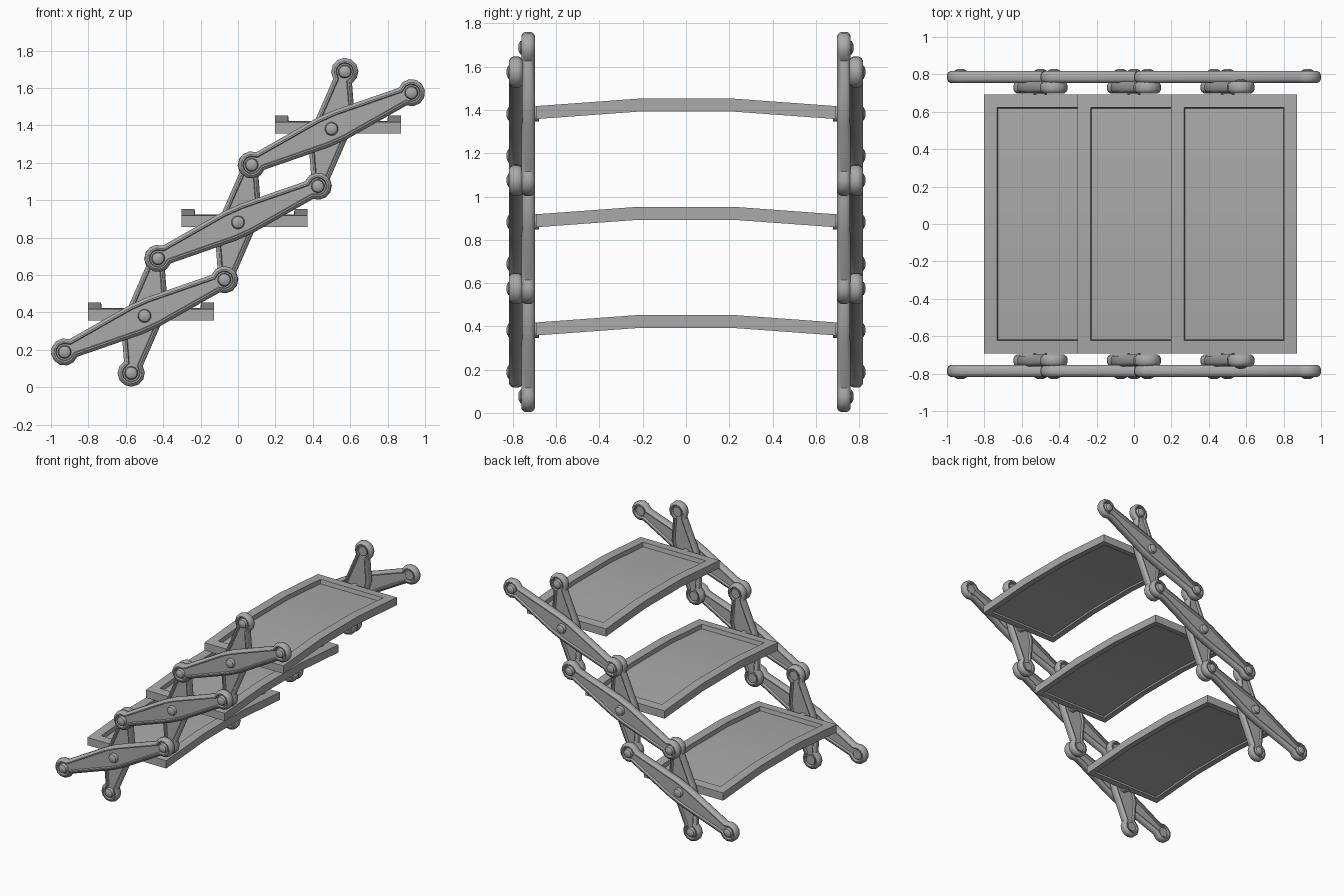
import bpy, bmesh, math
from mathutils import Vector, Matrix

cube = bpy.data.objects.get("Cube")
if cube:
    bpy.data.objects.remove(cube)


def material(name, value):
    m = bpy.data.materials.new(name)
    m.use_nodes = True
    color = (value, value, value, 1)
    m.diffuse_color = color
    m.node_tree.nodes["Principled BSDF"].inputs["Base Color"].default_value = color
    return m


GREY = material("grey metal", 0.4)
END_RADIUS = 0.073


def finish(bm, name, location):
    bmesh.ops.recalc_face_normals(bm, faces=bm.faces)
    mesh = bpy.data.meshes.new(name)
    bm.to_mesh(mesh)
    bm.free()
    obj = bpy.data.objects.new(name, mesh)
    obj.location = location
    mesh.materials.append(GREY)
    bpy.context.collection.objects.link(obj)
    bpy.ops.object.select_all(action="DESELECT")
    obj.select_set(True)
    bpy.context.view_layer.objects.active = obj
    bpy.ops.object.shade_smooth_by_angle(angle=math.radians(35))
    return obj


# Scissor link: round ends, wide middle, rounded rim and sunken panel on both faces
def link(name, location, end, bulge):
    end = Vector(end)
    u = end.normalized()
    w = Vector((-u.y, u.x))
    half = []
    for i in range(10):
        t = math.radians(-135 + 30 * i)
        half.append(end + END_RADIUS * (math.cos(t) * u + math.sin(t) * w))
    half += [a * u + b * w for a, b in bulge]
    outline = half + [-p for p in half]

    bm = bmesh.new()
    base = bm.faces.new([bm.verts.new((p.x, -0.012, p.y)) for p in outline])
    top = bmesh.ops.extrude_face_region(bm, geom=[base], use_keep_orig=True)
    verts = [g for g in top["geom"] if isinstance(g, bmesh.types.BMVert)]
    bmesh.ops.translate(bm, verts=verts, vec=(0, 0.024, 0))
    bmesh.ops.recalc_face_normals(bm, faces=bm.faces)
    caps = [f for f in bm.faces if abs(f.normal.y) > 0.9]
    for thickness, depth in ((0.005, 0.011), (0.011, 0.008), (0.008, 0), (0.004, -0.018)):
        bmesh.ops.inset_individual(bm, faces=caps, thickness=thickness, depth=depth,
                                   use_even_offset=True)
    return finish(bm, name, location)


# Pivot pin with a low dome on its outward end
def pin(name, x, z, inner, outer, side):
    bm = bmesh.new()
    profile = [(0, inner), (0.036, inner), (0.036, outer - 0.022),
               (0.031, outer - 0.009), (0.018, outer - 0.002), (0, outer)]
    verts = [bm.verts.new((r, side * y, 0)) for r, y in profile]
    edges = [bm.edges.new(pair) for pair in zip(verts, verts[1:])]
    bmesh.ops.spin(bm, geom=verts + edges, cent=(0, 0, 0), axis=(0, 1, 0),
                   angle=math.tau, steps=14)
    bmesh.ops.remove_doubles(bm, verts=bm.verts, dist=0.0005)
    return finish(bm, name, (x, 0, z))


# Arched tread with a raised border above and below
def tread(name, x, z):
    bm = bmesh.new()
    rows = [[bm.verts.new((sx * 0.337, y, h)) for sx in (-1, 1)]
            for y, h in ((-0.693, -0.024), (-0.225, 0.01), (0.225, 0.01), (0.693, -0.024))]
    base = [bm.faces.new((a[0], a[1], b[1], b[0])) for a, b in zip(rows, rows[1:])]
    top = bmesh.ops.extrude_face_region(bm, geom=base, use_keep_orig=True)
    verts = [g for g in top["geom"] if isinstance(g, bmesh.types.BMVert)]
    bmesh.ops.translate(bm, verts=verts, vec=(0, 0, 0.06))
    bmesh.ops.recalc_face_normals(bm, faces=bm.faces)
    for direction, border, depth in ((1, 0.07, 0.032), (-1, 0.045, 0.012)):
        faces = [f for f in bm.faces if f.normal.z * direction > 0.9]
        bmesh.ops.inset_region(bm, faces=faces, thickness=border, use_even_offset=True)
        bmesh.ops.inset_region(bm, faces=faces, thickness=0.004, depth=-depth,
                               use_even_offset=True)
    return finish(bm, name, (x, 0, z))


LONG = (0.427, 0.193)
SHORT = (0.071, 0.306)
LONG_BULGE = [(0.05, 0.085), (-0.05, 0.085)]
SHORT_BULGE = [(0.03, 0.095), (-0.1, 0.103)]

for level, label in enumerate(("lower", "middle", "upper")):
    x, z = -0.5 + 0.5 * level, 0.382 + 0.5 * level
    tread(label + "_tread", x + 0.035, z)
    for side, hand in ((-1, "front"), (1, "back")):
        tag = f"{label}_{hand}_"
        link(tag + "outer_link", (x, side * 0.786, z), LONG, LONG_BULGE)
        link(tag + "inner_link", (x, side * 0.73, z), SHORT, SHORT_BULGE)
        pin(tag + "centre_pin", x, z, 0.68, 0.83, side)
        # Joint pins, shorter where only one link meets the end
        pin(tag + "outer_low_pin", x - LONG[0], z - LONG[1],
            0.765 if level == 0 else 0.705, 0.83, side)
        pin(tag + "outer_high_pin", x + LONG[0], z + LONG[1],
            0.765 if level == 2 else 0.705, 0.83, side)
        if level == 0:
            pin(tag + "foot_pin", x - SHORT[0], z - SHORT[1], 0.705, 0.775, side)
        if level == 2:
            pin(tag + "head_pin", x + SHORT[0], z + SHORT[1], 0.705, 0.775, side)
